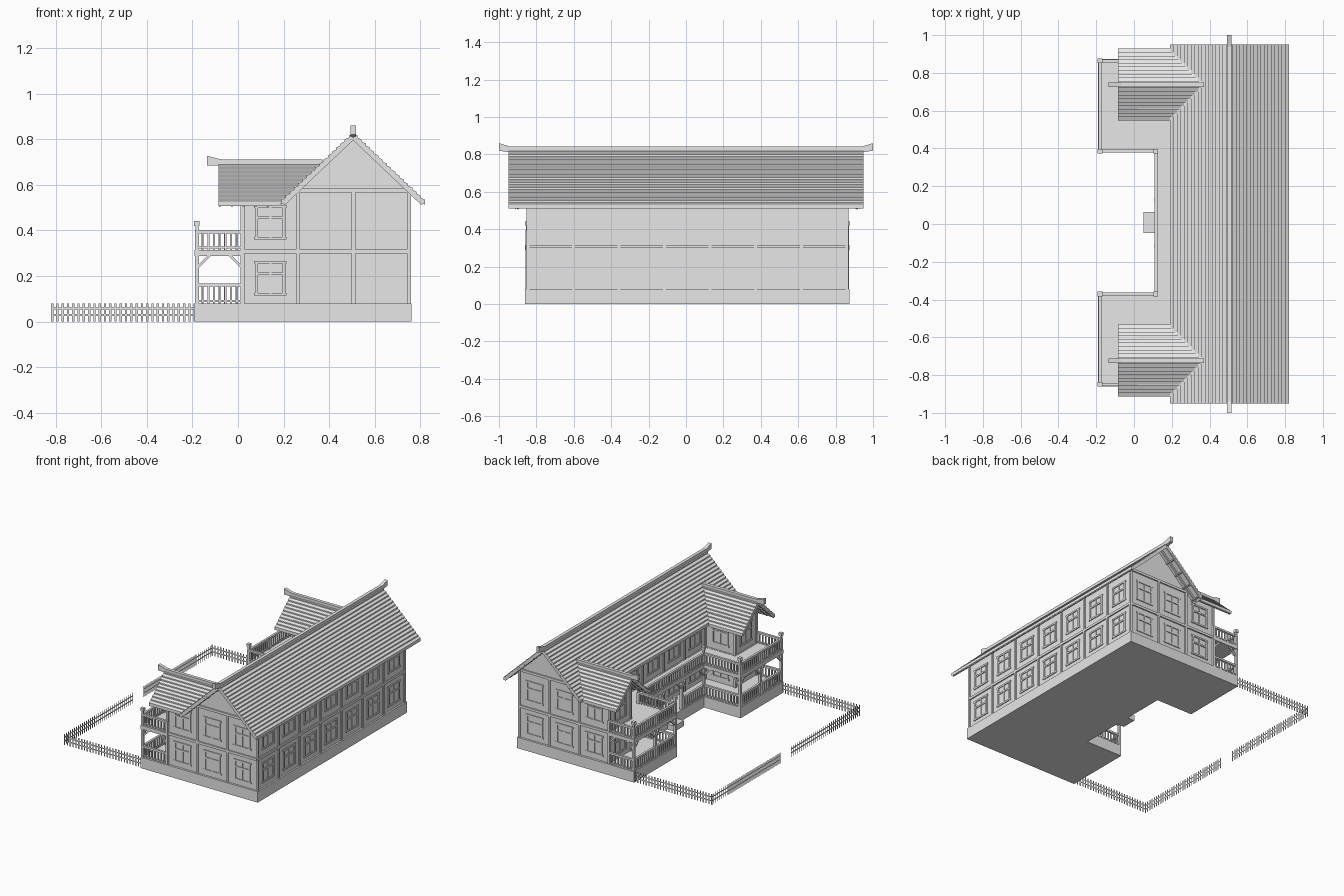
import bpy, bmesh, math
from mathutils import Matrix, Vector

if "Cube" in bpy.data.objects:
    bpy.data.objects.remove(bpy.data.objects["Cube"])

GREY = (0.8, 0.8, 0.8, 1)
mat = bpy.data.materials.new("pale_grey")
mat.use_nodes = True
mat.diffuse_color = GREY
mat.node_tree.nodes["Principled BSDF"].inputs["Base Color"].default_value = GREY

C = 0.0075                 # plan symmetry line in y
BAY = 0.2435               # width of one timber bay
END = 3.5 * BAY            # half length of the house
INNER = 2.5 * BAY          # inner side of the two wings
FRONT, COURT, BACK, RIDGE = 0.02, 0.263, 0.75, 0.505
UP = Vector((0, 0, 1))


def finish(name, bm):
    mesh = bpy.data.meshes.new(name)
    bm.to_mesh(mesh)
    bm.free()
    mesh.materials.append(mat)
    ob = bpy.data.objects.new(name, mesh)
    bpy.context.collection.objects.link(ob)
    return ob


def box(bm, lo, hi):
    lo, hi = Vector(lo), Vector(hi)
    m = Matrix.Translation((lo + hi) / 2) @ Matrix.Diagonal((*(hi - lo), 1))
    bmesh.ops.create_cube(bm, size=1, matrix=m)


def beam(bm, a, b, w, h):
    """Box from a to b, w wide sideways and h deep."""
    a, b = Vector(a), Vector(b)
    d = (b - a).normalized()
    side = d.cross(UP)
    side = side.normalized() if side.length > 0.01 else Vector((1, 0, 0))
    top = side.cross(d)
    rot = Matrix((d, side, top)).transposed().to_4x4()
    m = Matrix.Translation((a + b) / 2) @ rot @ Matrix.Diagonal(((b - a).length, w, h, 1))
    bmesh.ops.create_cube(bm, size=1, matrix=m)


def prism(bm, pts, axis, a, b):
    place = {"x": lambda p, t: (t, p[0], p[1]),
             "y": lambda p, t: (p[0], t, p[1]),
             "z": lambda p, t: (p[0], p[1], t)}[axis]
    lo = [bm.verts.new(place(p, a)) for p in pts]
    hi = [bm.verts.new(place(p, b)) for p in pts]
    bm.faces.new(lo)
    bm.faces.new(hi[::-1])
    for i in range(len(pts)):
        j = (i + 1) % len(pts)
        bm.faces.new((lo[j], lo[i], hi[i], hi[j]))
    bmesh.ops.recalc_face_normals(bm, faces=bm.faces)


def mirrored(half):
    """Close a y-symmetric plan outline about the line y = C."""
    return [(x, C - y) for x, y in half] + [(x, C + y) for x, y in reversed(half)]


# Plinth and balcony floor share the recessed front outline
recess = [(-0.19, END + 0.015), (-0.19, 0.37), (0.108, 0.37)]
bm = bmesh.new()
prism(bm, mirrored([(0.762, END + 0.015)] + recess), "z", 0, 0.08)
finish("plinth", bm)
bm = bmesh.new()
prism(bm, mirrored([(0.28, INNER), (FRONT, INNER), (FRONT, END + 0.015)] + recess),
      "z", 0.288, 0.315)
finish("balcony_floor", bm)
bm = bmesh.new()
box(bm, (0.05, C - 0.055, 0), (0.11, C + 0.055, 0.04))
finish("entrance_step", bm)

# Walls with gables
bm = bmesh.new()
prism(bm, [(COURT, 0.07), (BACK, 0.07), (BACK, 0.575), (RIDGE, 0.808), (COURT, 0.575)],
      "y", C - END, C + END)
finish("main_walls", bm)
for side, label in ((-1, "right"), (1, "left")):
    mid, hw = C + side * 3 * BAY, BAY / 2 - 0.001
    bm = bmesh.new()
    prism(bm, [(mid - hw, 0.07), (mid + hw, 0.07), (mid + hw, 0.567), (mid, 0.68),
               (mid - hw, 0.567)], "x", FRONT, 0.34)
    finish(label + "_wing_walls", bm)

# Timber framing, windows and door along each wall run, outward on the right hand
timber, windows, door = bmesh.new(), bmesh.new(), bmesh.new()


def window(p, d, z):
    w, h = 0.06, 0.07
    for s in (-1, 1):
        beam(windows, p + d * w * s + UP * (z - h), p + d * w * s + UP * (z + h), 0.012, 0.012)
    for dz, half in ((-h, w + 0.012), (h, w + 0.012), (0.02, w)):
        beam(windows, p - d * half + UP * (z + dz), p + d * half + UP * (z + dz), 0.012, 0.012)
    beam(windows, p + UP * (z - h), p + UP * (z + h), 0.009, 0.009)


def wall_run(a, b, n, door_bay=None):
    a, b = Vector((*a, 0)), Vector((*b, 0))
    d = (b - a).normalized()
    for i in range(n + 1):
        p = a.lerp(b, i / n)
        box(timber, p + Vector((-0.008, -0.008, 0.08)), p + Vector((0.008, 0.008, 0.575)))
    for z in (0.308, 0.575):
        beam(timber, a + UP * z, b + UP * z, 0.018, 0.018)
    for i in range(n):
        p = a.lerp(b, (i + 0.5) / n)
        window(p, d, 0.435)
        if i == door_bay:
            beam(door, p + UP * 0.165, p + UP * 0.17 + d * 0.045, 0.012, 0.17)
            beam(door, p + UP * 0.165, p + UP * 0.17 - d * 0.045, 0.012, 0.17)
        else:
            window(p, d, 0.19)


S, N, SI, NI = C - END, C + END, C - INNER, C + INNER
wall_run((FRONT, S), (BACK, S), 3)
wall_run((BACK, S), (BACK, N), 7)
wall_run((BACK, N), (FRONT, N), 3)
wall_run((FRONT, N), (FRONT, NI), 1)
wall_run((FRONT, NI), (COURT, NI), 1)
wall_run((COURT, NI), (COURT, SI), 5, door_bay=2)
wall_run((COURT, SI), (FRONT, SI), 1)
wall_run((FRONT, SI), (FRONT, S), 1)
finish("timber_frame", timber)
finish("window_frames", windows)
finish("entrance_door", door)


# Roofs with overlapping board courses
def roof(name, axis, mid, ridge, half, slope, courses, a, b, cut=False):
    step, butt, thick = half / courses, 0.009, 0.014
    side = [(0, ridge)]
    for i in range(1, courses + 1):
        z = ridge - i * step * slope
        side += [(i * step, z + butt), (i * step, z)]
    side.append((half, side[-1][1] - thick))
    pts = [(mid + x, z) for x, z in side] + [(mid, ridge - thick)]
    pts += [(mid - x, z) for x, z in reversed(side[1:])]
    boards, rafters = bmesh.new(), bmesh.new()
    prism(boards, pts, axis, a, b)
    point = (lambda u, t, z: (u, t, z)) if axis == "y" else (lambda u, t, z: (t, u, z))
    count = round((b - a) / 0.055)
    low = ridge - thick - 0.006
    for s in (-1, 1):
        for i in range(count + 1):
            t = a + 0.006 + (b - a - 0.012) * i / count
            beam(rafters, point(mid, t, low),
                 point(mid + s * (half - 0.01), t, low - (half - 0.01) * slope), 0.01, 0.014)
        for k in range(1, 5):
            u = half * k / 4.3
            beam(rafters, point(mid + s * u, a, low - u * slope),
                 point(mid + s * u, b, low - u * slope), 0.01, 0.008)
    for part, bm in (("_boards", boards), ("_rafters", rafters)):
        if cut:   # trim where it meets the main slope
            bmesh.ops.bisect_plane(bm, geom=bm.verts[:] + bm.edges[:] + bm.faces[:],
                                   plane_co=(RIDGE, 0, 0.818), plane_no=(-0.95, 0, 1),
                                   clear_inner=True)
        finish(name + part, bm)


roof("main_roof", "y", RIDGE, 0.825, 0.315, 0.95, 17, -0.95, 0.95)
bm = bmesh.new()
prism(bm, [(-1, 0.82), (-0.95, 0.812), (0.95, 0.812), (1, 0.82),
           (1, 0.86), (0.94, 0.842), (-0.94, 0.842), (-1, 0.86)], "y", 0, 0.024)
for v in bm.verts:   # swap into ridge direction
    v.co = (RIDGE - 0.012 + v.co.y, v.co.x, v.co.z)
bmesh.ops.recalc_face_normals(bm, faces=bm.faces)
finish("main_ridge_beam", bm)
for side, label in ((-1, "right"), (1, "left")):
    mid = C + side * 3 * BAY
    roof(label + "_wing_roof", "x", mid, 0.695, 0.19, 0.92, 10, -0.085, 0.45, cut=True)
    bm = bmesh.new()
    prism(bm, [(-0.135, 0.685), (0.37, 0.685), (0.37, 0.71), (-0.07, 0.71), (-0.135, 0.727)],
          "y", mid - 0.012, mid + 0.012)
    finish(label + "_wing_ridge_beam", bm)

# Galleries: posts, rails, balusters and braces
posts, rails, balusters, braces = [bmesh.new() for _ in range(4)]
X0, X1, Y0, Y1 = -0.18, 0.116, END + 0.004, 0.378
half = [(FRONT, Y0), (X0, Y0), (X0, INNER), (X0, Y1), (X1, Y1), (X1, BAY / 2)]
path = [Vector((x, y, 0)) for x, y in mirrored(half)]
for i, p in enumerate(path):
    box(posts, p + Vector((-0.009, -0.009, 0.08)), p + Vector((0.009, 0.009, 0.395)))
    if half[min(i, 11 - i)] in ((X0, Y0), (X0, Y1), (X1, Y1)):
        box(posts, p + Vector((-0.007, -0.007, 0.39)), p + Vector((0.007, 0.007, 0.425)))
        box(posts, p + Vector((-0.012, -0.012, 0.42)), p + Vector((0.012, 0.012, 0.442)))
for i, (p, q) in enumerate(zip(path, path[1:])):
    d = (q - p).normalized()
    n = max(2, round((q - p).length / 0.024))
    for z0, z1 in ((0.08, 0.16), (0.315, 0.393)):
        if i == 5 and z0 < 0.1:   # entrance opening
            continue
        beam(rails, p + UP * z1, q + UP * z1, 0.016, 0.014)
        beam(rails, p + UP * (z0 + 0.01), q + UP * (z0 + 0.01), 0.01, 0.008)
        for k in range(1, n):
            c = p.lerp(q, k / n)
            box(balusters, c + Vector((-0.004, -0.004, z0)), c + Vector((0.004, 0.004, z1)))
    for a, s in ((p, 1), (q, -1)):
        beam(braces, a + UP * 0.235, a + d * s * 0.058 + UP * 0.293, 0.01, 0.012)
finish("gallery_posts", posts)
finish("gallery_rails", rails)
finish("gallery_balusters", balusters)
finish("gallery_braces", braces)

# Flat picket fence around the yard
bm = bmesh.new()


def flat(a, b, z0, z1):
    bm.faces.new([bm.verts.new(a + UP * z0), bm.verts.new(b + UP * z0),
                  bm.verts.new(b + UP * z1), bm.verts.new(a + UP * z1)])


def fence(a, b):
    a, b = Vector((*a, 0)), Vector((*b, 0))
    d = (b - a).normalized()
    n = round((b - a).length / 0.0235)
    for z in (0.025, 0.053):
        flat(a, b, z, z + 0.009)
    for k in range(n + 1):
        p = a.lerp(b, k / n)
        flat(p - d * 0.005, p + d * 0.005, 0, 0.08)


for s in (-1, 1):
    corner = (-0.815, C + s * (END + 0.005))
    fence((-0.19, corner[1]), corner)
    fence(corner, (-0.815, C + s * 0.065))
finish("picket_fence", bm)
